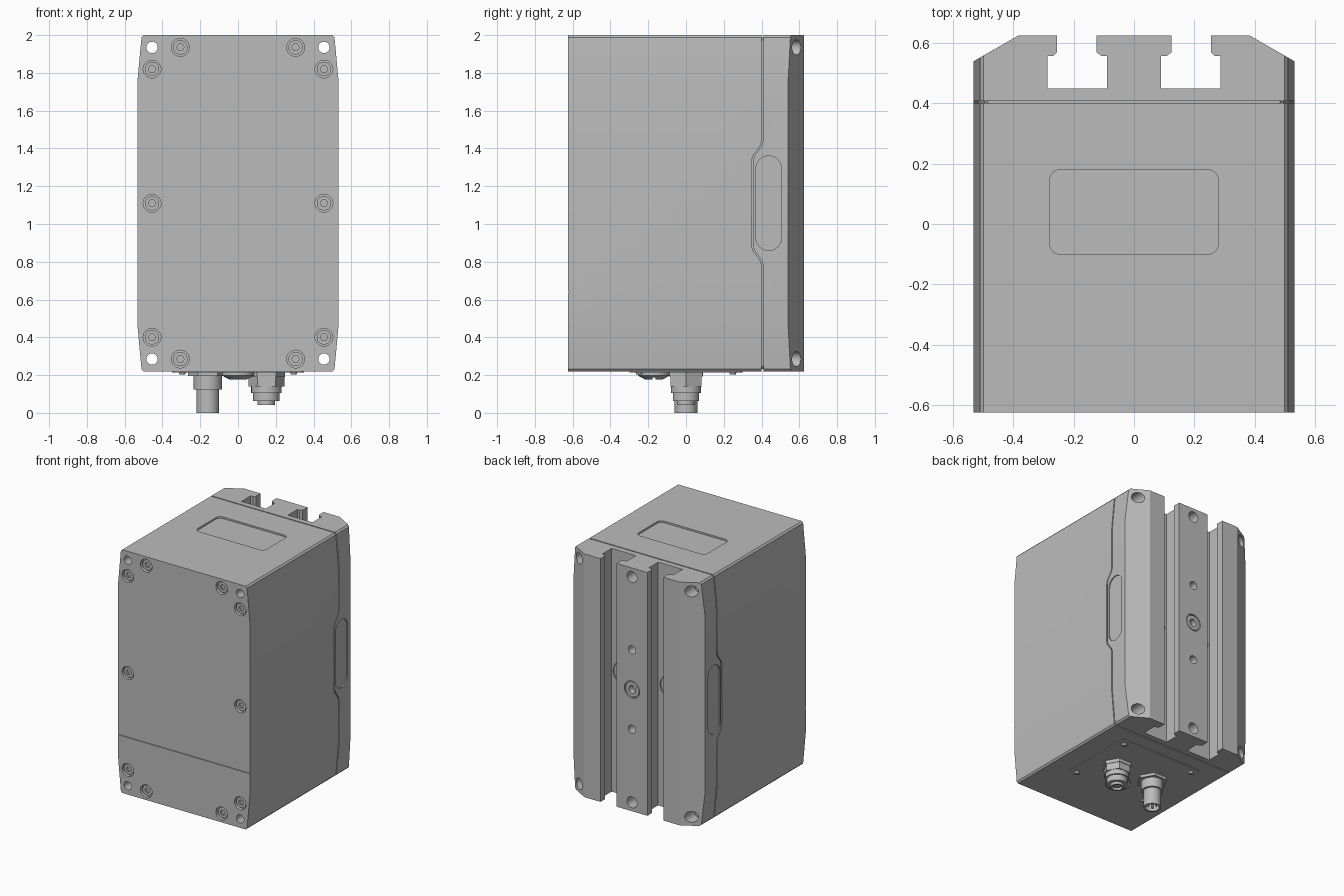
import bpy, bmesh, math
from mathutils import Vector

if "Cube" in bpy.data.objects:
    bpy.data.objects.remove(bpy.data.objects["Cube"], do_unlink=True)

grey = bpy.data.materials.new("light_grey")
grey.use_nodes = True
grey.diffuse_color = (0.5, 0.5, 0.5, 1)
grey.node_tree.nodes["Principled BSDF"].inputs["Base Color"].default_value = (0.5, 0.5, 0.5, 1)

MID = 1.11  # height of the body's centre
HALF = 0.89
AXES = {"x": lambda u, v, w: (w, u, v), "y": lambda u, v, w: (u, w, v), "z": lambda u, v, w: (u, v, w)}


def circle(u, v, r, n=32, start=0.0):
    return [(u + r * math.cos(start + math.tau * i / n), v + r * math.sin(start + math.tau * i / n))
            for i in range(n)]


def rounded(u, v, hu, hv, r, n=8):
    pts = []
    for k, (su, sv) in enumerate([(1, 1), (-1, 1), (-1, -1), (1, -1)]):
        for i in range(n + 1):
            a = math.pi / 2 * (k + i / n)
            pts.append((u + su * (hu - r) + r * math.cos(a), v + sv * (hv - r) + r * math.sin(a)))
    return pts


def prisms(name, axis, shapes):
    """One object made of (outline, low, high[, outline at high]) prisms."""
    bm = bmesh.new()
    put = AXES[axis]
    for pts, lo, hi, *top in shapes:
        far = top[0] if top else pts
        a = [bm.verts.new(put(u, v, lo)) for u, v in pts]
        b = [bm.verts.new(put(u, v, hi)) for u, v in far]
        bm.faces.new(a)
        bm.faces.new(b[::-1])
        for i in range(len(a)):
            j = (i + 1) % len(a)
            bm.faces.new((a[j], a[i], b[i], b[j]))
    bmesh.ops.recalc_face_normals(bm, faces=bm.faces)
    mesh = bpy.data.meshes.new(name)
    bm.to_mesh(mesh)
    bm.free()
    mesh.materials.append(grey)
    ob = bpy.data.objects.new(name, mesh)
    bpy.context.collection.objects.link(ob)
    return ob


def boolean(ob, cutter, op="DIFFERENCE"):
    mod = ob.modifiers.new("cut", "BOOLEAN")
    mod.operation, mod.solver, mod.object = op, "EXACT", cutter
    bpy.context.view_layer.objects.active = ob
    bpy.ops.object.modifier_apply(modifier=mod.name)


def drop(*obs):
    for ob in obs:
        bpy.data.objects.remove(ob, do_unlink=True)


# Body: the front outline crossed with the rear-slotted plan
quarter = [(0.533, 0.64), (0.511, 0.878), (0.5, HALF)]
side = [(x, -z) for x, z in reversed(quarter)] + quarter


def outline(inset=0.0):
    right = [(x - inset, MID + z * (1 - inset)) for x, z in side]
    return right + [(-x, z) for x, z in reversed(right)]


rear = [(0.125, 0.625), (0.125, 0.57), (0.107, 0.557), (0.09, 0.557), (0.09, 0.45), (0.287, 0.45),
        (0.287, 0.557), (0.268, 0.557), (0.255, 0.57), (0.255, 0.625), (0.385, 0.625), (0.54, 0.536)]
plan = [(0.54, -0.625), (-0.54, -0.625)] + [(-x, y) for x, y in reversed(rear)] + rear
body = prisms("body", "y", [(outline(), -0.625, 0.7)])
plan_block = prisms("plan_block", "z", [(plan, 0, 2.2)])
boolean(body, plan_block, "INTERSECT")

# Seam between housing and rear plate, stepped around the side windows
path = [(0.405, 0), (0.405, 0.78), (0.395, 0.81), (0.358, 0.86), (0.35, 0.89)]
path += [(y, 2 * MID - z) for y, z in reversed(path)]
seam = prisms("seam_cutter", "x", [([(y - 0.004, z) for y, z in path] +
                                    [(y + 0.004, z) for y, z in reversed(path)], -1, 1)])
boolean(body, seam)
core = prisms("seam_core", "y", [(outline(0.015), 0.32, 0.44)])

# Drilled holes
corners = [(sx * 0.455, MID + sz * 0.825) for sx in (-1, 1) for sz in (-1, 1)]
through = prisms("through_holes", "y", [(circle(x, z, 0.03), -1, 1) for x, z in corners])
boolean(body, through)
boolean(core, through)
back_sets = [(circle(x, z, 0.04), 0.5, 1) for x, z in corners]
back_sets += [(circle(0, MID + s * 0.825, 0.04), 0.5, 1) for s in (-1, 1)]
back_sets += [(circle(0, MID + s * 0.29, 0.03), 0.55, 1) for s in (-1, 1)]
back_sets += [(circle(0, MID, 0.062), 0.61, 1)]
back_sets += [(circle(s * 0.19, MID, 0.085), 0.435, 0.54) for s in (-1, 1)]
back_cut = prisms("back_cutter", "y", back_sets)
boolean(body, back_cut)

# Front counterbores and thin panel joint
screws = [(sx * 0.455, MID + d) for sx in (-1, 1) for d in (-0.71, 0, 0.71)]
screws += [(sx * 0.305, MID + d) for sx in (-1, 1) for d in (-0.825, 0.825)]
front_cut = prisms("front_cutter", "y", [(circle(x, z, 0.047), -1, -0.6) for x, z in screws] +
                   [(rounded(0, 0.64, 0.6, 0.003, 0.001, 1), -1, -0.618)])
boolean(body, front_cut)

# Top pocket and side windows
pocket = prisms("top_pocket", "z", [(rounded(0, 0.04, 0.28, 0.14, 0.035), 1.988, 2.1)])
boolean(body, pocket)
window = rounded(0.438, MID, 0.068, 0.25, 0.067)
windows = prisms("side_windows", "x", [(window, 0.525, 0.7), (window, -0.7, -0.525)])
boolean(body, windows)
drop(plan_block, seam, through, back_cut, front_cut, pocket, windows)

# Socket screws on the front
heads = prisms("front_screws", "y", [(circle(x, z, 0.038), -0.613, -0.59) for x, z in screws])
sockets = prisms("socket_cutter", "y", [(circle(x, z, 0.02, 6), -0.7, -0.6) for x, z in screws])
boolean(heads, sockets)

# Bushing in the rear strip
bushing = prisms("rear_bushing", "y", [(circle(0, MID, 0.055), 0.59, 0.622)])
bore = prisms("bushing_cutter", "y", [(circle(0, MID, 0.028), 0.58, 0.7)])
boolean(bushing, bore)
boolean(body, bore)
drop(sockets, bore)

# Underside plate with four small screws
prisms("bottom_plate", "z", [(rounded(0, 0, 0.35, 0.3, 0.05), 0.215, 0.23)])
prisms("plate_screws", "z", [(circle(sx * 0.295, sy * 0.248, 0.015, 16), 0.203, 0.225,
                              circle(sx * 0.295, sy * 0.248, 0.023, 16)) for sx in (-1, 1) for sy in (-1, 1)])


# Connectors: stacked collars, hollow end, contact pins
def connector(name, x, stack, bore_r, depth):
    shapes = [(circle(x, 0, r, n), lo, hi) for r, n, lo, hi in stack]
    ob = prisms(name, "z", shapes)
    low = min(s[2] for s in stack)
    tip = prisms(name + "_shell", "z", [(circle(x, 0, stack[-1][0]), low, stack[-1][3])])
    drop(ob)
    ob = prisms(name, "z", shapes[:-1])
    hole = prisms("bore_cutter", "z", [(circle(x, 0, bore_r), low - 0.1, low + depth)])
    boolean(tip, hole)
    drop(hole)
    prisms(name + "_pins", "z", [(circle(u, v, 0.007, 10), low + 0.012, low + depth + 0.01)
                                 for u, v in circle(x, 0, bore_r * 0.55, 4, math.pi / 4)])


connector("plug_connector", -0.16, [(0.105, 6, 0.195, 0.22), (0.075, 32, 0.125, 0.2),
                                    (0.06, 32, 0.0, 0.13)], 0.048, 0.06)
connector("socket_connector", 0.15, [(0.1, 6, 0.19, 0.22), (0.095, 6, 0.14, 0.2),
                                     (0.08, 32, 0.105, 0.145), (0.07, 32, 0.062, 0.11),
                                     (0.046, 32, 0.042, 0.07)], 0.036, 0.018)

# Slotted vent cap
vent = prisms("vent_cap", "z", [(circle(0, -0.17, 0.045), 0.176, 0.198, circle(0, -0.17, 0.085)),
                                (circle(0, -0.17, 0.085), 0.198, 0.22)])
slot = prisms("vent_slot", "z", [(rounded(0, -0.17, 0.1, 0.008, 0.002, 1), 0.1, 0.188)])
boolean(vent, slot)
drop(slot)

# Smooth the round parts, keep the edges crisp
bpy.ops.object.select_all(action="DESELECT")
for ob in bpy.context.scene.objects:
    if ob.type == "MESH" and grey.name in ob.data.materials:
        ob.select_set(True)
        bpy.context.view_layer.objects.active = ob
bpy.ops.object.shade_smooth_by_angle(angle=math.radians(25))
